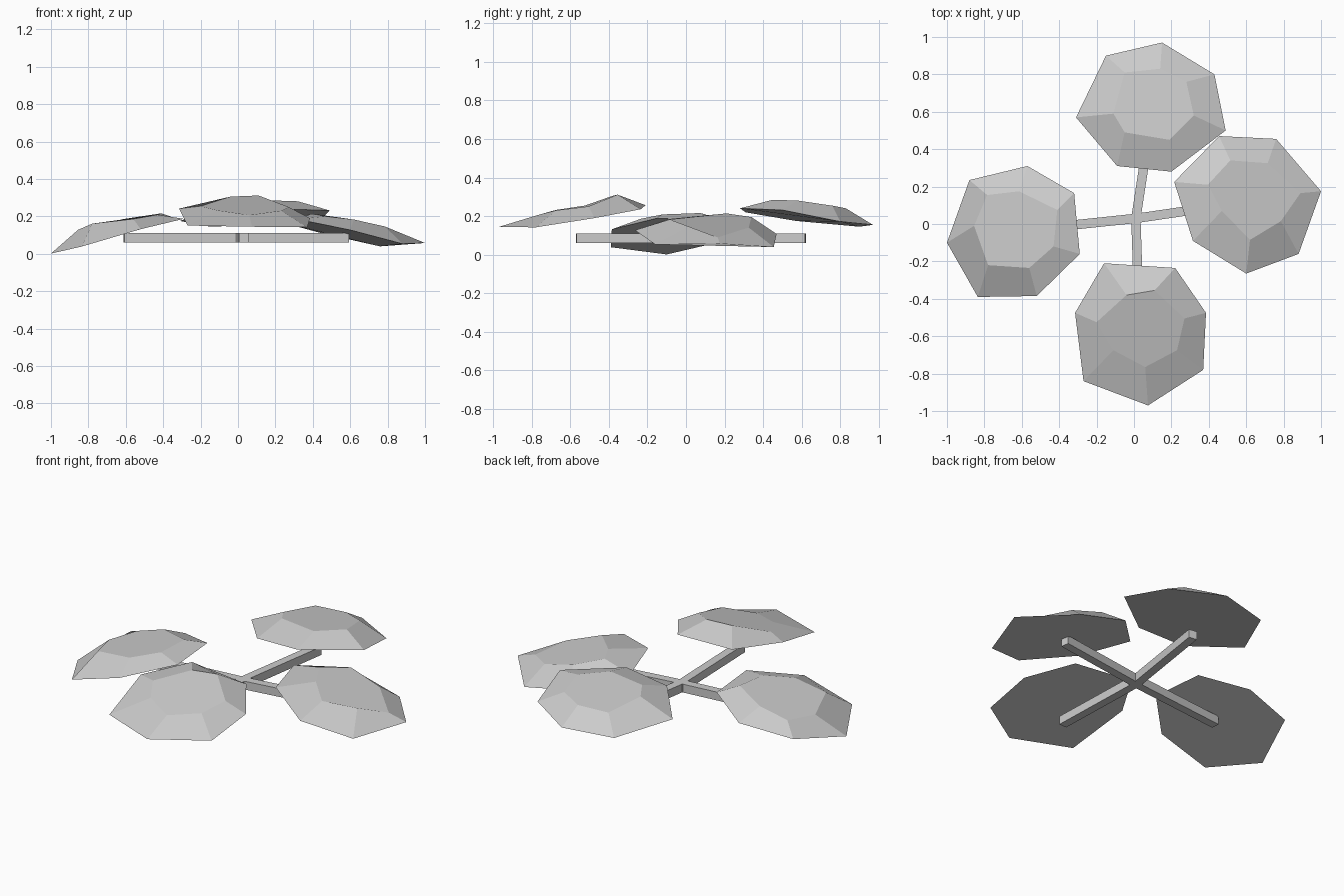
import bpy, bmesh
from mathutils import Vector

if "Cube" in bpy.data.objects:
    bpy.data.objects.remove(bpy.data.objects["Cube"])

grey = bpy.data.materials.new("plain_grey")
grey.diffuse_color = (0.6, 0.6, 0.6, 1)
grey.use_nodes = True
grey.node_tree.nodes["Principled BSDF"].inputs["Base Color"].default_value = grey.diffuse_color


def finish(bm, name):
    bmesh.ops.recalc_face_normals(bm, faces=bm.faces)
    mesh = bpy.data.meshes.new(name)
    bm.to_mesh(mesh)
    bm.free()
    mesh.materials.append(grey)
    bpy.context.collection.objects.link(bpy.data.objects.new(name, mesh))


def pad(name, rim, rim_plane, top, top_plane):
    """Closed seven-sided leaf pad: tilted rim outline, smaller raised top.
    Each plane is (z at x=y=0, slope in x, slope in y); a point may add
    a third value, its small offset from the plane."""
    bm = bmesh.new()
    rings = []
    for pts, (a, b, c) in ((rim, rim_plane), (top, top_plane)):
        rings.append([bm.verts.new((x, y, a + b * x + c * y + sum(dz)))
                      for x, y, *dz in pts])
    low, high = rings
    bm.faces.new(low)
    bm.faces.new(high)
    n = len(low)
    for i in range(n):
        j = (i + 1) % n
        bm.faces.new((low[i], low[j], high[j], high[i]))
    finish(bm, name)


def arm(name, end, start=(0.01, 0.03), width=0.05, z0=0.06, z1=0.11):
    """Square branch from the middle out to a pad."""
    s, e = Vector(start), Vector(end)
    d = (e - s).normalized()
    side = Vector((-d.y, d.x)) * width / 2
    s = s - d * width / 2
    bm = bmesh.new()
    base = bm.faces.new([bm.verts.new((p.x, p.y, z0))
                         for p in (s - side, e - side, e + side, s + side)])
    up = bmesh.ops.extrude_face_region(bm, geom=[base], use_keep_orig=True)["geom"]
    bmesh.ops.translate(bm, vec=(0, 0, z1 - z0),
                        verts=[v for v in up if isinstance(v, bmesh.types.BMVert)])
    finish(bm, name)


# leaf pads
pad("back_leaf_pad",
    [(.15, .97), (.43, .80, -.02), (.49, .50), (.20, .28), (-.09, .31), (-.31, .57), (-.15, .90)],
    (.262, .06, -.12),
    [(.14, .83), (.28, .76), (.32, .58), (.19, .45, -.01), (-.05, .49), (-.11, .59), (-.05, .81)],
    (.352, .03, -.14))
pad("left_leaf_pad",
    [(-.57, .31), (-.32, .165), (-.29, -.16), (-.52, -.385, .01), (-.835, -.39), (-1, -.10),
     (-.88, .235, .04)],
    (.266, .263, .02),
    [(-.615, .175), (-.41, .075), (-.43, -.12), (-.56, -.235), (-.78, -.22, .01),
     (-.855, -.01, -.015), (-.785, .155, -.02)],
    (.28, .16, .02))
pad("right_leaf_pad",
    [(.455, .47), (.76, .455, -.017), (1, .175, .025), (.88, -.16, -.02), (.60, -.265),
     (.315, -.09, .02), (.215, .225, .01)],
    (.213, -.17, -.06),
    [(.515, .34), (.715, .325, -.02), (.89, .165, -.04), (.785, .015), (.62, -.085, .01),
     (.47, .07), (.395, .21)],
    (.279, -.17, .01))
pad("front_leaf_pad",
    [(-.16, -.21), (.22, -.235), (.385, -.475), (.37, -.78), (.075, -.97, .02), (-.27, -.84, -.01),
     (-.315, -.475, .02)],
    (.283, -.045, .16),
    [(-.04, -.38, -.008), (.11, -.355), (.27, -.505, -.02), (.23, -.675, -.005), (.06, -.765, -.017),
     (-.11, -.675, -.02), (-.20, -.525, -.035)],
    (.395, -.05, .22))

# crossing branches
arm("back_branch", (.10, .62))
arm("left_branch", (-.61, -.035))
arm("right_branch", (.59, .115))
arm("front_branch", (.03, -.57))
